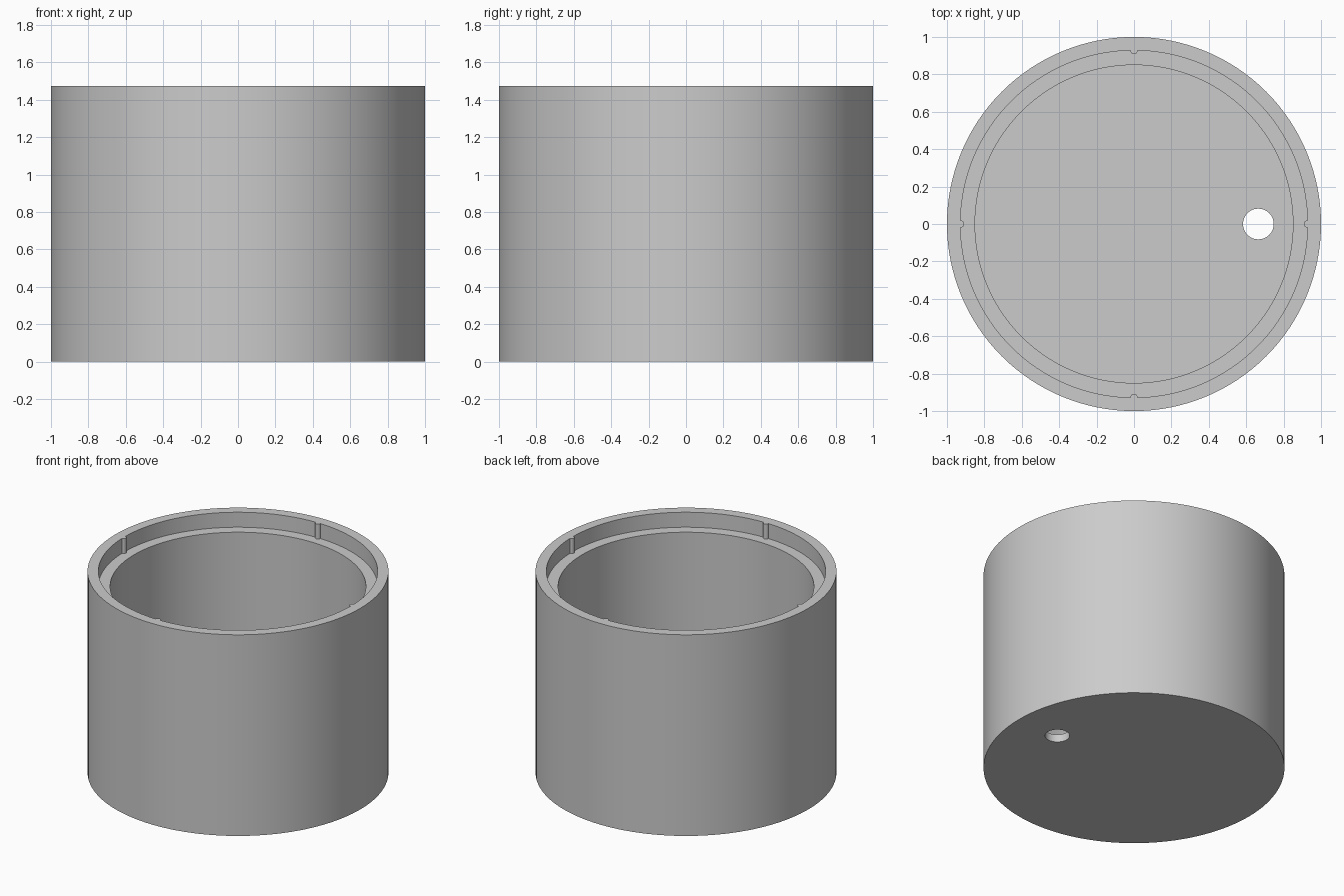
import bpy, bmesh, math

if "Cube" in bpy.data.objects:
    bpy.data.objects.remove(bpy.data.objects["Cube"])

HEIGHT, FLOOR, LEDGE = 1.475, 0.056, 1.365
SEGMENTS = 128


def circle(radius, cx=0.0, n=SEGMENTS):
    return [(cx + radius * math.cos(2 * math.pi * i / n),
             radius * math.sin(2 * math.pi * i / n)) for i in range(n)]


def notched_circle(radius, nub):
    """Circle outline with four half-round bites where the nubs stand."""
    pts = []
    half = nub / radius
    for q in range(4):
        base = q * math.pi / 2
        # half-round bite, bulging toward the axis
        for k in range(9):
            a = -math.pi / 2 + math.pi * k / 8
            x, y = radius - nub * math.cos(a), nub * math.sin(a)
            pts.append((x * math.cos(base) - y * math.sin(base),
                        x * math.sin(base) + y * math.cos(base)))
        # arc to the next bite
        n = SEGMENTS // 4
        for k in range(1, n):
            a = base + half + (math.pi / 2 - 2 * half) * k / n
            pts.append((radius * math.cos(a), radius * math.sin(a)))
    return pts


def prism(name, outline, z0, z1):
    bm = bmesh.new()
    face = bm.faces.new([bm.verts.new((x, y, z0)) for x, y in outline])
    top = bmesh.ops.extrude_face_region(bm, geom=[face])["geom"]
    verts = [v for v in top if isinstance(v, bmesh.types.BMVert)]
    bmesh.ops.translate(bm, verts=verts, vec=(0, 0, z1 - z0))
    bmesh.ops.recalc_face_normals(bm, faces=bm.faces)
    mesh = bpy.data.meshes.new(name)
    bm.to_mesh(mesh)
    bm.free()
    obj = bpy.data.objects.new(name, mesh)
    bpy.context.collection.objects.link(obj)
    return obj


# Round cup body
cup = prism("cup_body", circle(1.0), 0, HEIGHT)
grey = bpy.data.materials.new("light_grey")
grey.diffuse_color = (0.6, 0.6, 0.6, 1)
grey.use_nodes = True
grey.node_tree.nodes["Principled BSDF"].inputs["Base Color"].default_value = grey.diffuse_color
cup.data.materials.append(grey)

# Inner cavity, lid recess with four nubs, and drain hole through the floor
cutters = [
    prism("cavity_cutter", circle(0.85), FLOOR, HEIGHT + 0.2),
    prism("recess_cutter", notched_circle(0.928, 0.02), LEDGE, HEIGHT + 0.1),
    prism("drain_cutter", circle(0.082, 0.665, 48), -0.1, FLOOR + 0.1),
]
bpy.context.view_layer.objects.active = cup
cup.select_set(True)
for cutter in cutters:
    cutter.hide_render = True
    mod = cup.modifiers.new("cut", "BOOLEAN")
    mod.operation = "DIFFERENCE"
    mod.solver = "EXACT"
    mod.object = cutter
    bpy.ops.object.modifier_apply(modifier=mod.name)
    bpy.data.objects.remove(cutter)

bpy.ops.object.shade_smooth_by_angle(angle=math.radians(30))
